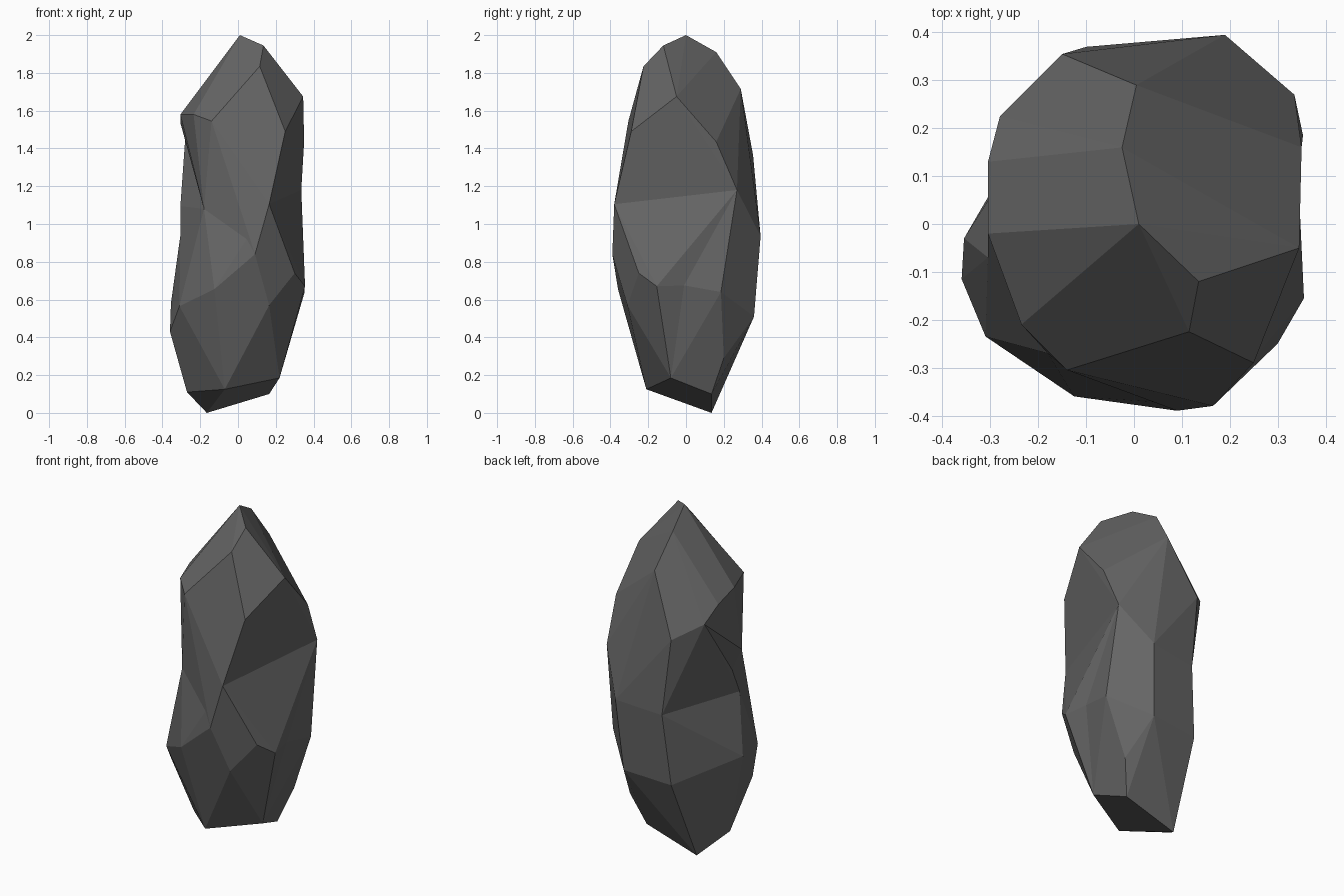
import bpy
import bmesh
import math
from mathutils import Vector

default_cube = bpy.data.objects.get("Cube")
if default_cube:
    bpy.data.objects.remove(default_cube, do_unlink=True)

# Dark stone, one flat colour
stone = bpy.data.materials.new("dark_grey_stone")
stone.use_nodes = True
stone_colour = (0.13, 0.13, 0.13, 1)
stone.diffuse_color = stone_colour
stone.node_tree.nodes["Principled BSDF"].inputs["Base Color"].default_value = stone_colour

# Corner points of the rock in hundredths of a unit, grouped from top to bottom
crown = [(1, 0, 200), (13.5, -12, 194.5), (11.5, -22.5, 183.5), (-2.5, 16, 191), (0.5, 29, 171.5)]
shoulder = [(34.5, -5, 167.5), (25, -29, 149), (-14, -30.5, 154.5), (-23.5, -21, 158),
            (-30.5, -2, 158), (-30.5, 13, 153.5), (-15, 35.5, 136.5), (35, 16, 143.5)]
notch_top = (-28, 22.5, 144.5)
notch_front = (-18, -27, 108)
notch_back = (-10, 37, 91)
notch_lip = (-30.5, 0, 109.5)
notch_base = (-30.5, -7, 94)
waist = [notch_front, notch_back, (16.5, -38, 110.5), (9, -39, 84), (19, 39.5, 93.5), (33.5, 27, 118)]
dent = (37, -1, 67.5)
hip = [(35.3, 18.5, 64), (35.5, -15.5, 67), (30, -25, 74), (16.5, -31, 57), (-12.5, -36, 65.5),
       (-31, -23.5, 56.5), (-36, -11.5, 43), (-35.5, -3, 58), (-14, 34, 49), (16, 36, 51)]
foot = [(23, 20, 29), (22, -8, 18.5), (16.5, 13.5, 10), (-16.5, 13.5, 0), (-27, -3, 11), (-7, -21, 12.5)]


def chiselled_lump(name, points):
    """Wrap flat facets around a group of corner points."""
    bm = bmesh.new()
    for point in points:
        bm.verts.new(Vector(point) / 100)
    bmesh.ops.convex_hull(bm, input=bm.verts[:])
    loose = [v for v in bm.verts if not v.link_faces]
    bmesh.ops.delete(bm, geom=loose, context='VERTS')
    bmesh.ops.recalc_face_normals(bm, faces=bm.faces[:])
    mesh = bpy.data.meshes.new(name)
    bm.to_mesh(mesh)
    bm.free()
    mesh.materials.append(stone)
    lump = bpy.data.objects.new(name, mesh)
    bpy.context.collection.objects.link(lump)
    return lump


def fuse(base, extra):
    """Join another lump into the base and drop the helper."""
    extra.hide_render = True
    union = base.modifiers.new("fuse", 'BOOLEAN')
    union.operation = 'UNION'
    union.solver = 'EXACT'
    union.object = extra
    depsgraph = bpy.context.evaluated_depsgraph_get()
    fused = bpy.data.meshes.new_from_object(base.evaluated_get(depsgraph))
    base.modifiers.clear()
    base.data = fused
    bpy.data.objects.remove(extra, do_unlink=True)


# Upper and lower lumps share the waist
rock = chiselled_lump("rock", crown + shoulder + [notch_top] + waist)
lower_lump = chiselled_lump("lower_lump", waist + [notch_base, dent] + hip + foot)

# Press in the shallow dent on one side of the lower lump
dent_corner = min(lower_lump.data.vertices, key=lambda v: (v.co - Vector(dent) / 100).length)
dent_corner.co.x -= 0.04

# Small wedge forming the floor of the notch in the opposite side
notch_wedge = chiselled_lump("notch_wedge", [notch_top, notch_front, notch_back, notch_lip, notch_base])

fuse(rock, lower_lump)
fuse(rock, notch_wedge)

# Merge almost level facets and keep them flat shaded
bm = bmesh.new()
bm.from_mesh(rock.data)
bmesh.ops.remove_doubles(bm, verts=bm.verts[:], dist=0.002)
bmesh.ops.dissolve_limit(bm, angle_limit=math.radians(3), verts=bm.verts[:], edges=bm.edges[:])
for face in bm.faces:
    face.smooth = False
    face.material_index = 0
bm.to_mesh(rock.data)
bm.free()
